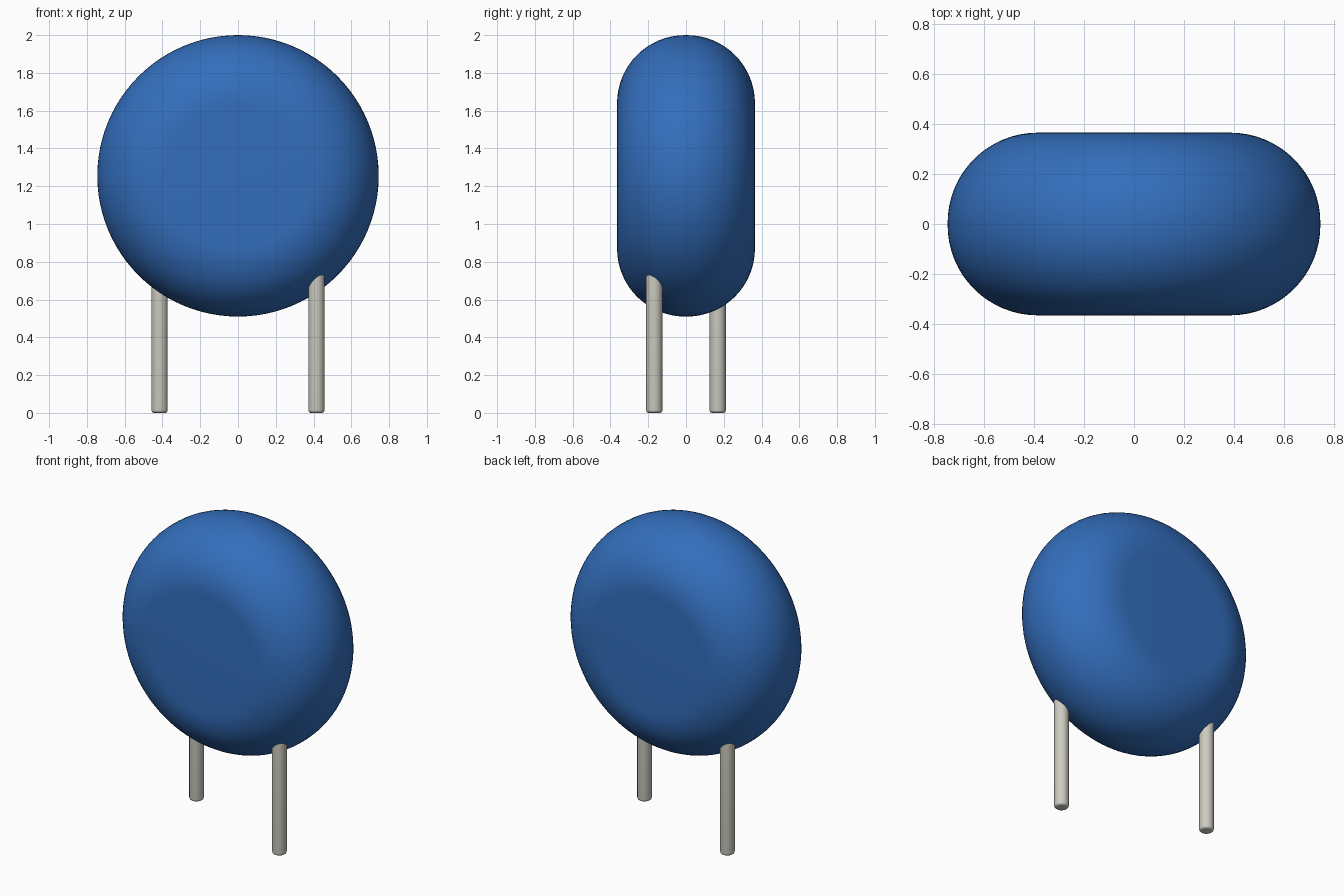
import bpy, bmesh, math
from mathutils import Vector

cube = bpy.data.objects.get("Cube")
if cube:
    bpy.data.objects.remove(cube, do_unlink=True)


def material(name, rgb):
    m = bpy.data.materials.new(name)
    m.use_nodes = True
    m.diffuse_color = (*rgb, 1)
    m.node_tree.nodes["Principled BSDF"].inputs["Base Color"].default_value = (*rgb, 1)
    return m


def lathe(name, profile, axis, steps, location, mat):
    """Spin an open profile, which starts and ends on the axis, into a closed solid."""
    bm = bmesh.new()
    verts = [bm.verts.new(p) for p in profile]
    edges = [bm.edges.new(pair) for pair in zip(verts, verts[1:])]
    bmesh.ops.spin(bm, geom=verts + edges, cent=(0, 0, 0), axis=axis,
                   angle=math.tau, steps=steps, use_duplicate=False)
    bmesh.ops.remove_doubles(bm, verts=bm.verts, dist=1e-4)
    bmesh.ops.recalc_face_normals(bm, faces=bm.faces)
    mesh = bpy.data.meshes.new(name)
    bm.to_mesh(mesh)
    bm.free()
    mesh.materials.append(mat)
    obj = bpy.data.objects.new(name, mesh)
    obj.location = location
    bpy.context.collection.objects.link(obj)
    bpy.ops.object.select_all(action='DESELECT')
    obj.select_set(True)
    bpy.context.view_layer.objects.active = obj
    bpy.ops.object.shade_smooth_by_angle(angle=math.radians(35))
    return obj


blue = material("blue coating", (0.033, 0.156, 0.505))
metal = material("tinned metal", (0.61, 0.60, 0.53))

# Thick disc with flat faces and a fully rounded rim
RADIUS, HALF, FILLET, CENTRE_Z = 0.745, 0.365, 0.36, 1.255
flat = RADIUS - FILLET
rim = []
for i in range(33):
    a = -math.pi / 2 + math.pi * i / 32
    side = HALF - FILLET
    rim.append((flat + FILLET * math.cos(a),
                FILLET * math.sin(a) + math.copysign(side, a) * (i != 16), 0))
profile = [(0, -HALF, 0)] + rim + [(0, HALF, 0)]
lathe("disc_body", profile, (0, 1, 0), 96, (0, 0, CENTRE_Z), blue)

# Two staggered wire legs with softly rounded tips, running up into the disc
LEG_R, TIP, LEG_TOP = 0.043, 0.015, 0.85
tip = [(LEG_R - TIP + TIP * math.sin(a), 0, TIP - TIP * math.cos(a))
       for a in (math.pi / 2 * i / 5 for i in range(6))]
leg_profile = [(0, 0, 0)] + tip + [(LEG_R, 0, LEG_TOP), (0, 0, LEG_TOP)]
for name, s in (("left_leg", 1), ("right_leg", -1)):
    lathe(name, leg_profile, (0, 0, 1), 32, (0.415 * s, -0.168 * s, 0), metal)
